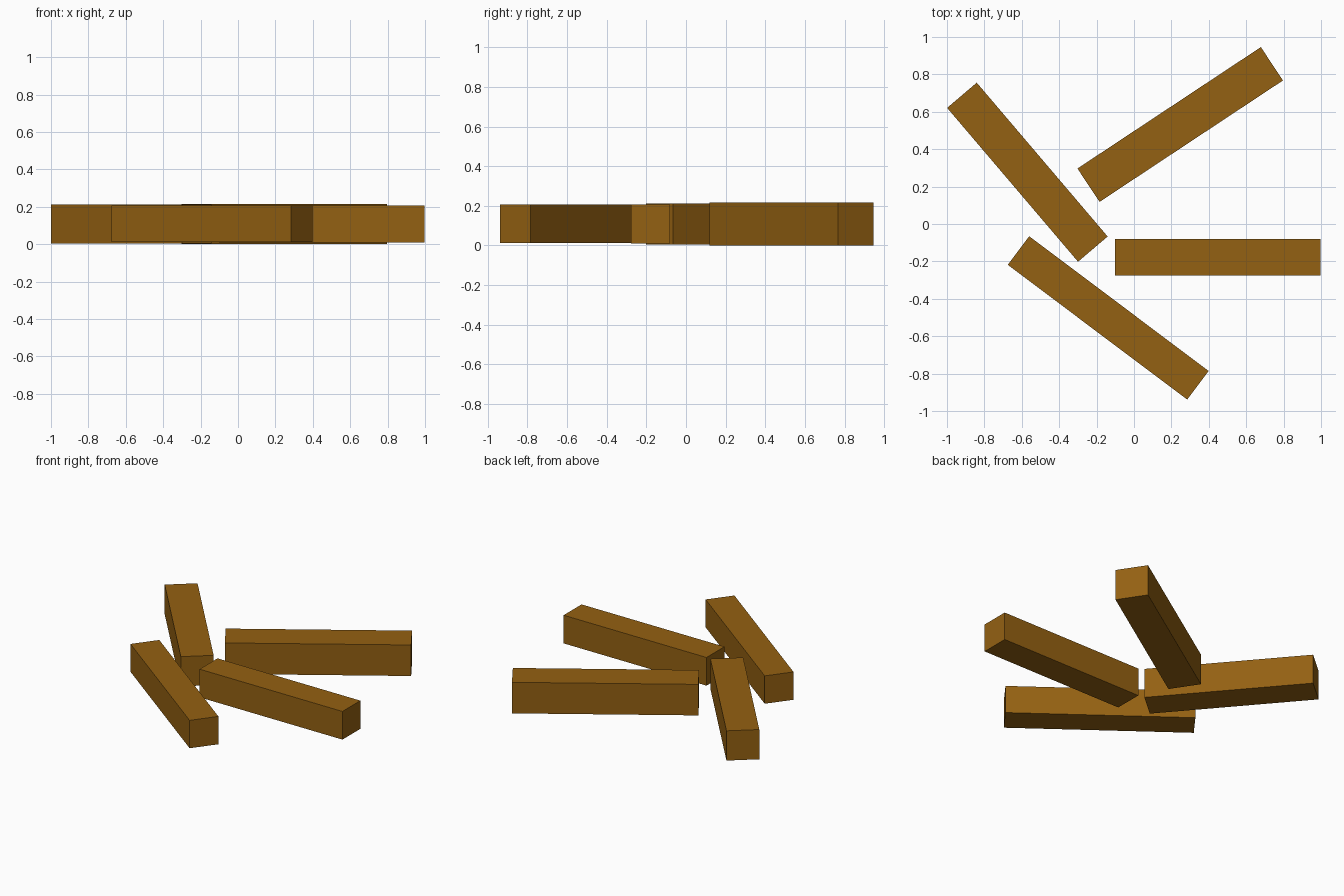
import bpy, math

if "Cube" in bpy.data.objects:
    bpy.data.objects.remove(bpy.data.objects["Cube"])

wood = bpy.data.materials.new("brown wood")
wood.diffuse_color = (0.296, 0.119, 0.006, 1)
wood.use_nodes = True
wood.node_tree.nodes["Principled BSDF"].inputs["Base Color"].default_value = wood.diffuse_color


def log(name, x, y, angle, length, width, z0, z1):
    """Square-section log lying flat, turned about z."""
    bpy.ops.mesh.primitive_cube_add(size=1, location=(x, y, (z0 + z1) / 2),
                                    rotation=(0, 0, math.radians(angle)))
    ob = bpy.context.object
    ob.name = name
    ob.scale = (length, width, z1 - z0)
    ob.data.materials.append(wood)


# four loose logs scattered around the centre
log("right_log", 0.448, -0.178, 0, 1.10, 0.197, 0.01, 0.206)
log("back_log", 0.247, 0.532, 33.5, 1.176, 0.214, 0.0, 0.216)
log("left_log", -0.57, 0.277, -49.6, 1.08, 0.208, 0.005, 0.212)
log("front_log", -0.138, -0.502, -36.9, 1.20, 0.191, 0.012, 0.206)
